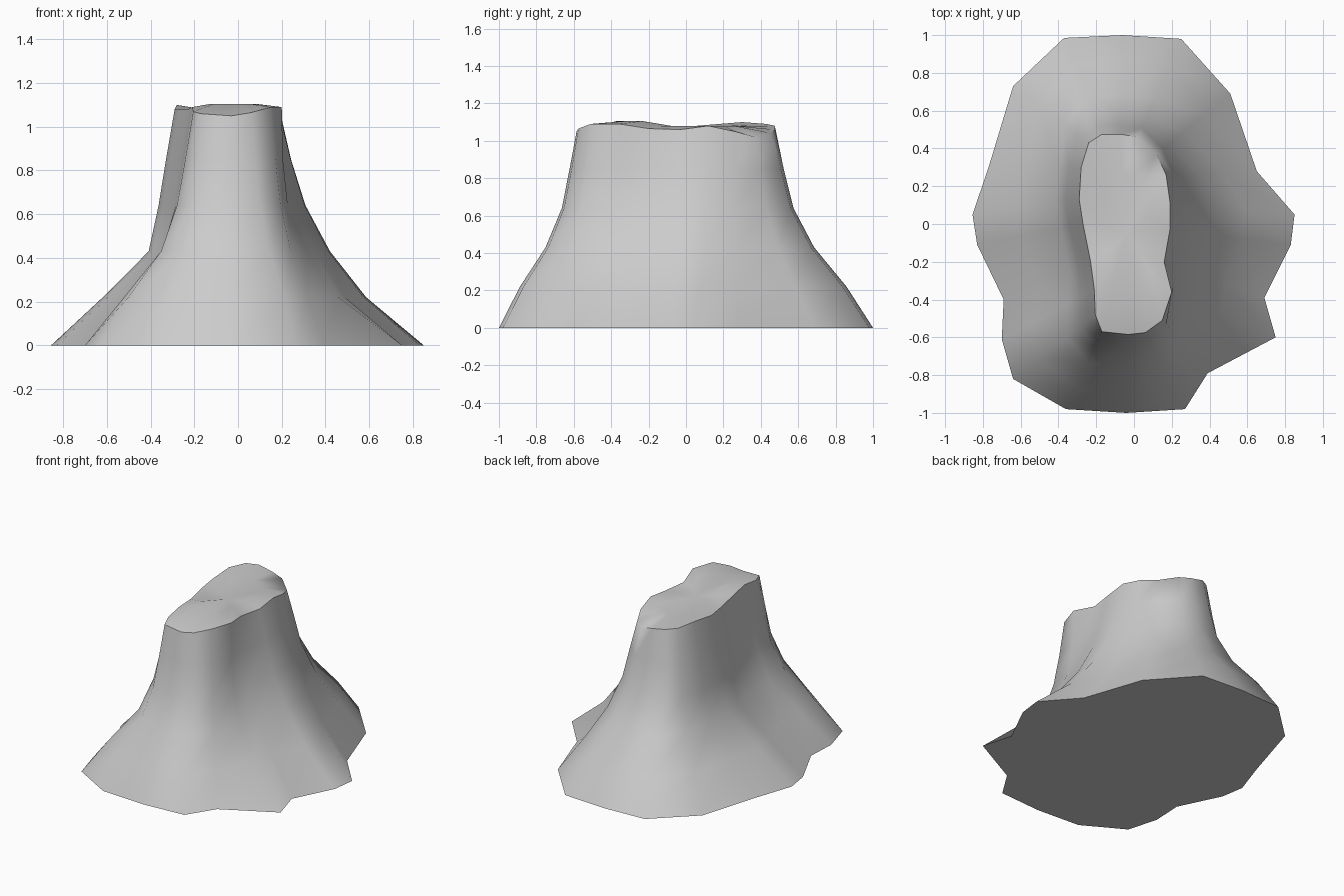
import bpy, bmesh, math

if "Cube" in bpy.data.objects:
    bpy.data.objects.remove(bpy.data.objects["Cube"])

# Matching outlines of foot and summit, counter-clockwise from +x
FOOT = [(.85, .05), (.65, .28), (.51, .69), (.25, .98), (-.06, 1), (-.37, .985), (-.64, .73),
        (-.77, .30), (-.855, .05), (-.83, -.11), (-.69, -.40), (-.70, -.61), (-.64, -.82),
        (-.36, -.98), (-.04, -1), (.27, -.98), (.39, -.79), (.75, -.60), (.69, -.39), (.83, -.11)]
RIM = [(.19, .12, 1.08), (.17, .26, 1.05), (.12, .37, 1.02), (.02, .46, 1.04), (-.07, .475, 1.06),
       (-.17, .475, 1.08), (-.24, .43, 1.09), (-.28, .30, 1.10), (-.29, .13, 1.08), (-.27, 0, 1.08),
       (-.23, -.20, 1.08), (-.21, -.35, 1.09), (-.205, -.48, 1.07), (-.17, -.57, 1.06),
       (-.03, -.585, 1.05), (.06, -.575, 1.065), (.15, -.51, 1.09), (.20, -.36, 1.09),
       (.16, -.20, 1.065), (.19, -.03, 1.06)]

# Outward flare at each height: (z, right, left, ends, front right spur)
LEVELS = [(.22, .60, .58, .73, .47), (.43, .35, .21, .40, .20),
          (.64, .18, .13, .19, .05), (.85, .08, .07, .09, .01)]
N = len(FOOT)
bm = bmesh.new()


def flare(i, right, left, ends, spur):
    if i == 17:
        return spur
    w = abs(FOOT[i][1]) ** 2
    side = right if FOOT[i][0] > 0 else left
    return side * (1 - w) + ends * w


def bridge(a, b):
    for i in range(N):
        j = (i + 1) % N
        bm.faces.new((a[i], a[j], b[j], b[i]))


# Flared wall
foot = [bm.verts.new((x, y, 0)) for x, y in FOOT]
rings = [foot]
for z, *f in LEVELS:
    ring = []
    for i in range(N):
        t = flare(i, *f)
        ring.append(bm.verts.new((RIM[i][0] + (FOOT[i][0] - RIM[i][0]) * t,
                                  RIM[i][1] + (FOOT[i][1] - RIM[i][1]) * t, z)))
    rings.append(ring)
rings.append([bm.verts.new(p) for p in RIM])

# Uneven summit, inset ring and centre
rings.append([bm.verts.new((-.04 + (x + .04) * .5, -.05 + (y + .05) * .6,
                            1.105 if y < -.3 else 1.08)) for x, y, z in RIM])
for a, b in zip(rings, rings[1:]):
    bridge(a, b)
centre = bm.verts.new((-.04, -.05, 1.075))
for i in range(N):
    bm.faces.new((rings[-1][i], rings[-1][(i + 1) % N], centre))

# Flat underside
bm.faces.new(foot[::-1])
bmesh.ops.recalc_face_normals(bm, faces=bm.faces[:])

mesh = bpy.data.meshes.new("rock_mound")
bm.to_mesh(mesh)
bm.free()
rock = bpy.data.objects.new("rock_mound", mesh)
bpy.context.collection.objects.link(rock)
bpy.context.view_layer.objects.active = rock
rock.select_set(True)
bpy.ops.object.shade_smooth_by_angle(angle=math.radians(62))
